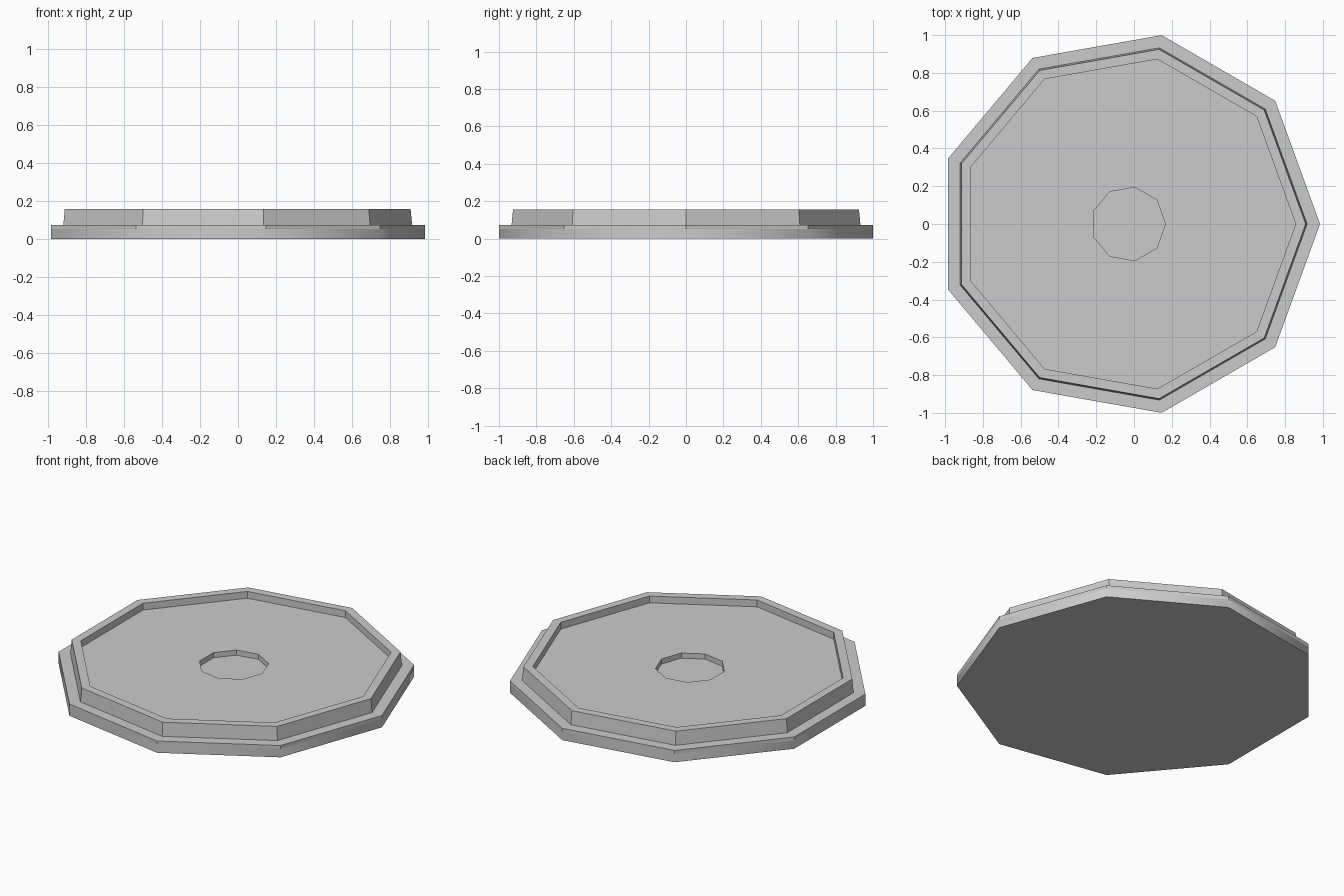
import bpy, bmesh
from math import cos, sin, tau

SIDES = 9
CENTRE_X = -0.03

cube = bpy.data.objects.get("Cube")
if cube:
    bpy.data.objects.remove(cube, do_unlink=True)

grey = bpy.data.materials.new("plain grey")
grey.use_nodes = True
colour = (0.6, 0.6, 0.6, 1)
grey.diffuse_color = colour
grey.node_tree.nodes["Principled BSDF"].inputs["Base Color"].default_value = colour


def turned_part(name, profile, smooth_bands=()):
    """Closed nine-sided solid from a (radius, height) profile, bottom to top centre."""
    bm = bmesh.new()
    rings = [[bm.verts.new((CENTRE_X + r * cos(tau * i / SIDES), r * sin(tau * i / SIDES), z))
              for i in range(SIDES)] for r, z in profile]
    bm.faces.new(rings[0][::-1])
    for band, (low, high) in enumerate(zip(rings, rings[1:])):
        for i in range(SIDES):
            j = (i + 1) % SIDES
            face = bm.faces.new((low[i], low[j], high[j], high[i]))
            face.smooth = band in smooth_bands
    bm.faces.new(rings[-1])
    # Keep the horizontal rings crisp, so only the corners of a smooth band blend
    for ring in rings:
        for i in range(SIDES):
            bm.edges.get((ring[i], ring[(i + 1) % SIDES])).smooth = False
    bmesh.ops.recalc_face_normals(bm, faces=bm.faces)
    mesh = bpy.data.meshes.new(name)
    bm.to_mesh(mesh)
    bm.free()
    mesh.materials.append(grey)
    obj = bpy.data.objects.new(name, mesh)
    bpy.context.collection.objects.link(obj)
    return obj


# Base slab (softly shaded lower band), raised rim, sunken floor and centre socket
turned_part("stepped_platform", [
    (1.015, 0), (1.015, 0.052), (1.015, 0.073),
    (0.947, 0.073), (0.939, 0.157),
    (0.886, 0.157), (0.886, 0.115),
    (0.197, 0.115), (0.197, 0.083),
], smooth_bands={0})
